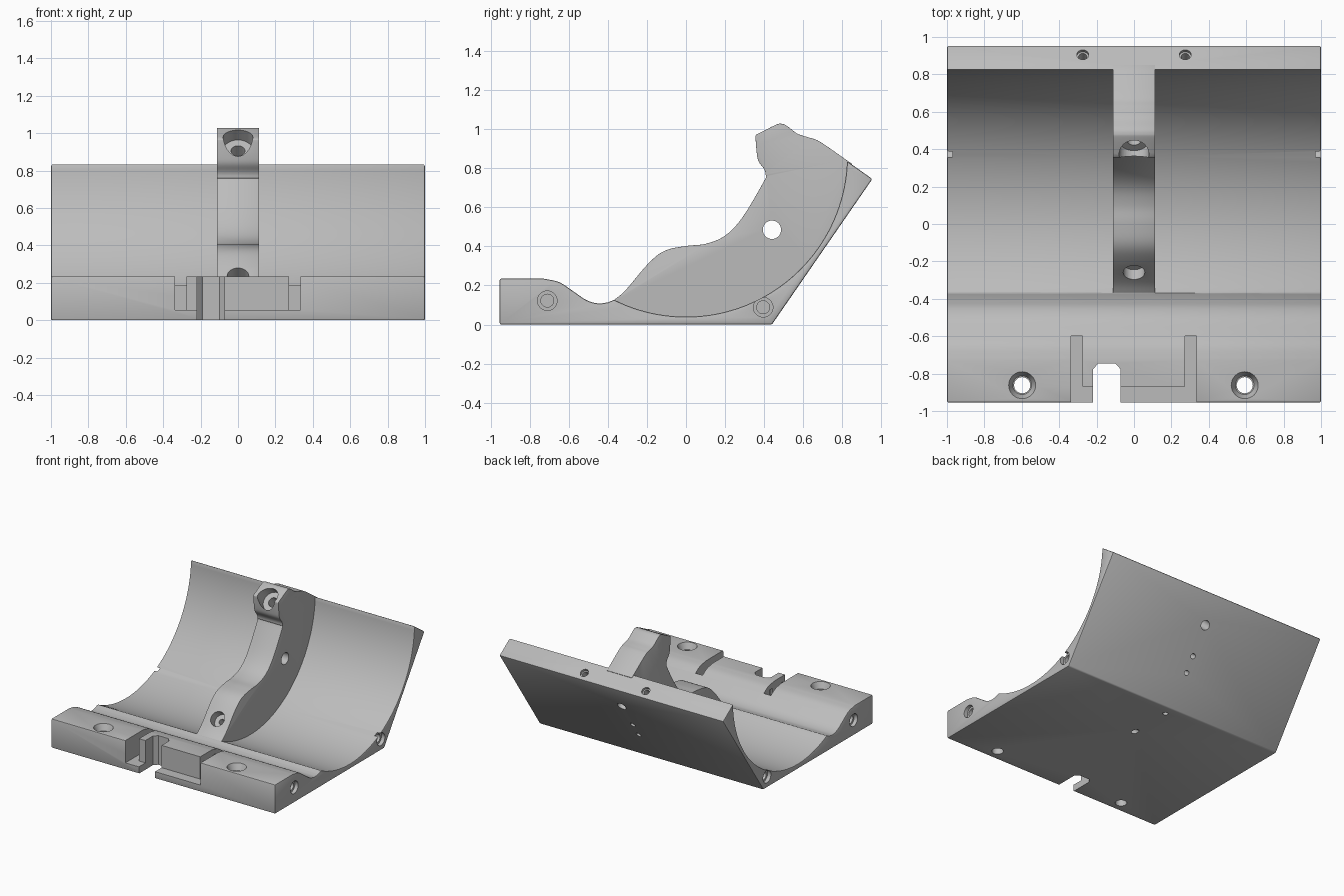
import bpy, bmesh, math
from mathutils import Vector, Matrix

cube = bpy.data.objects.get("Cube")
if cube:
    bpy.data.objects.remove(cube, do_unlink=True)

grey = bpy.data.materials.new("machined_grey")
grey.use_nodes = True
COLOUR = (0.5, 0.5, 0.5, 1)
grey.diffuse_color = COLOUR
grey.node_tree.nodes["Principled BSDF"].inputs["Base Color"].default_value = COLOUR

CENTRE, RADIUS = (0, 0.865), 0.825


def arc(radius, start, end, steps=48):
    """Points in (y, z) on the cradle circle, angles in degrees."""
    out = []
    for i in range(steps + 1):
        a = math.radians(start + (end - start) * i / steps)
        out.append((CENTRE[0] + radius * math.cos(a), CENTRE[1] + radius * math.sin(a)))
    return out


def spline(points, steps=5):
    """Smooth curve through the points."""
    p = [Vector(q) for q in points]
    p = [p[0] * 2 - p[1]] + p + [p[-1] * 2 - p[-2]]
    out = []
    for a, b, c, d in zip(p, p[1:], p[2:], p[3:]):
        for i in range(steps):
            t = i / steps
            out.append(0.5 * (2 * b + (c - a) * t + (2 * a - 5 * b + 4 * c - d) * t * t
                              + (3 * b - a - 3 * c + d) * t ** 3))
    return out + [p[-2]]


def make_object(name, bm):
    bmesh.ops.recalc_face_normals(bm, faces=bm.faces)
    mesh = bpy.data.meshes.new(name)
    bm.to_mesh(mesh)
    bm.free()
    mesh.materials.append(grey)
    obj = bpy.data.objects.new(name, mesh)
    bpy.context.collection.objects.link(obj)
    return obj


def extrude(name, points, half_width, axis="x"):
    """Extrude a profile: (y, z) along x, or (x, y) along z."""
    bm = bmesh.new()
    place = {"x": lambda p: (-half_width, p[0], p[1]), "z": lambda p: (p[0], p[1], -half_width)}[axis]
    face = bm.faces.new([bm.verts.new(place(p)) for p in points])
    geo = bmesh.ops.extrude_face_region(bm, geom=[face])["geom"]
    step = Vector((2 * half_width, 0, 0)) if axis == "x" else Vector((0, 0, 2 * half_width))
    bmesh.ops.translate(bm, vec=step, verts=[g for g in geo if isinstance(g, bmesh.types.BMVert)])
    return make_object(name, bm)


def box(x0, x1, y0, y1, z0, z1):
    bm = bmesh.new()
    size = Matrix.Diagonal((x1 - x0, y1 - y0, z1 - z0, 1))
    mid = Matrix.Translation(((x0 + x1) / 2, (y0 + y1) / 2, (z0 + z1) / 2))
    bmesh.ops.create_cube(bm, size=1, matrix=mid @ size)
    return make_object("box_cutter", bm)


def bore(point, direction, r1, depth, r2=None, lead=0.02):
    """Round cutter that starts just outside the point and runs along the direction."""
    d = Vector(direction).normalized()
    length = depth + lead
    mat = Matrix.Translation(Vector(point) + d * (length / 2 - lead)) @ d.to_track_quat("Z", "Y").to_matrix().to_4x4()
    bm = bmesh.new()
    bmesh.ops.create_cone(bm, cap_ends=True, segments=32, radius1=r1, radius2=r2 or r1, depth=length, matrix=mat)
    return make_object("bore_cutter", bm)


def bake(obj):
    graph = bpy.context.evaluated_depsgraph_get()
    obj.data = bpy.data.meshes.new_from_object(obj.evaluated_get(graph))
    obj.modifiers.clear()


def combine(target, tool, operation="DIFFERENCE"):
    mod = target.modifiers.new("combine", "BOOLEAN")
    mod.operation, mod.solver, mod.object = operation, "EXACT", tool
    bake(target)
    bpy.data.objects.remove(tool, do_unlink=True)


def soften(obj, width):
    mod = obj.modifiers.new("soft_edges", "BEVEL")
    mod.width, mod.segments, mod.limit_method = width, 2, "ANGLE"
    mod.angle_limit = math.radians(38)
    bake(obj)


# Cradle body: flat base, leaning back wall, round trough and front bar
trough = arc(RADIUS, -2, -116.5)
front_dip = spline([(-0.40, 0.113), (-0.45, 0.108), (-0.51, 0.125), (-0.58, 0.172),
                    (-0.65, 0.217), (-0.73, 0.235)])
body = extrude("cradle", [(-0.954, 0), (0.44, 0), (0.954, 0.745)] + trough + front_dip + [(-0.954, 0.235)], 1)
soften(body, 0.008)

# Middle rib with a wavy crest, rooted inside the trough wall
crest = spline([(-0.375, 0.12), (-0.31, 0.175), (-0.195, 0.31), (-0.11, 0.377), (0, 0.402),
                (0.1, 0.413), (0.2, 0.455), (0.29, 0.55), (0.40, 0.735), (0.408, 0.765),
                (0.40, 0.795), (0.372, 0.835), (0.362, 0.88), (0.355, 0.965)])
head = spline([(0.36, 0.972), (0.455, 1.02), (0.485, 1.028), (0.515, 1.018), (0.57, 0.977),
               (0.63, 0.957), (0.69, 0.933), (0.85, 0.822)])
rib = extrude("rib", crest + head + arc(RADIUS + 0.013, -6, -115), 0.112)
soften(rib, 0.007)
combine(body, rib, "UNION")

# Front pocket: shallow ledge, two side slots and an open notch
combine(body, box(-0.338, 0.335, -1.1, -0.87, 0.055, 0.4))
for x0, x1 in ((-0.338, -0.275), (0.272, 0.335)):
    combine(body, box(x0, x1, -1.05, -0.6, 0.055, 0.4))
combine(body, extrude("notch_cutter", [(-0.218, -1.1), (-0.073, -1.1), (-0.073, -0.775), (-0.1, -0.745),
                                       (-0.19, -0.745), (-0.218, -0.775)], 0.5, "z"))
# Small catches in the slot walls
for side in (-0.275, 0.272):
    for y in (-0.69, -0.83):
        combine(body, box(side - 0.012, side + 0.012, y - 0.02, y + 0.02, 0.13, 0.185))

# Countersunk mounting holes in the front bar
for x in (-0.598, 0.592):
    combine(body, bore((x, -0.862, 0.235), (0, 0, -1), 0.073, 0.05, 0.05, 0.002))
    combine(body, bore((x, -0.862, 0.235), (0, 0, -1), 0.043, 0.3))

# Stepped holes in both ends, and holes in the rear ledge
for s in (-1, 1):
    for y, z in ((-0.71, 0.122), (0.395, 0.088)):
        combine(body, bore((s, y, z), (-s, 0, 0), 0.05, 0.03))
        combine(body, bore((s, y, z), (-s, 0, 0), 0.033, 0.14))
    ledge = (s * 0.274, 0.905, 0.78)
    combine(body, bore(ledge, (0, -0.568, -0.823), 0.032, 0.02))
    combine(body, bore(ledge, (0, -0.568, -0.823), 0.022, 0.12))

# Rib holes: cross hole, front screw hole and angled head bore
combine(body, bore((-0.2, 0.44, 0.485), (1, 0, 0), 0.047, 0.4))
slope = (0, 0.76, -0.65)
combine(body, bore((0, -0.26, 0.235), slope, 0.058, 0.07, lead=0.08))
combine(body, bore((0, -0.26, 0.235), slope, 0.022, 0.5))
diagonal = (0, 0.44, -0.42)
combine(body, bore((0, 0.375, 0.975), diagonal, 0.08, 0.1, lead=0.1))
combine(body, bore((0, 0.375, 0.975), diagonal, 0.037, 0.8))

# Small pin holes in the back wall and the base
inward = (0, -0.823, 0.568)
for y, z in ((0.68, 0.348), (0.605, 0.239)):
    combine(body, bore((0, y, z), inward, 0.02, 0.08))
combine(body, bore((0, 0.36, 0), (0, 0, 1), 0.02, 0.08))

# Smooth shading with crisp edges
bpy.ops.object.select_all(action="DESELECT")
body.select_set(True)
bpy.context.view_layer.objects.active = body
bpy.ops.object.shade_smooth_by_angle(angle=math.radians(30))
